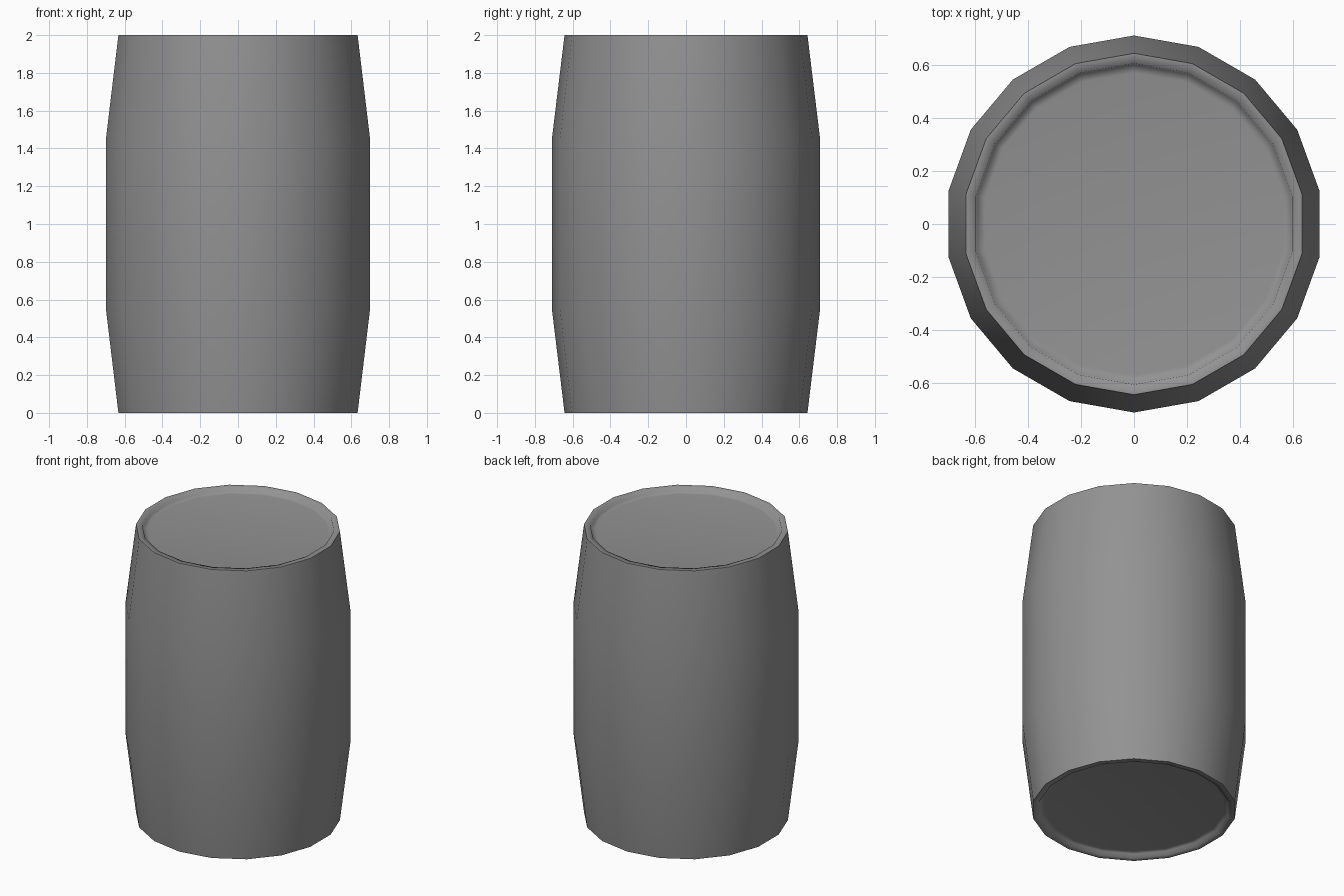
import bpy, bmesh
from math import sin, cos, pi, radians

if "Cube" in bpy.data.objects:
    bpy.data.objects.remove(bpy.data.objects["Cube"])

SIDES = 18
# Radius and height, from the centre-side of the bottom head to the rim and belly
half = [(0.57, 0.03), (0.6, 0.025), (0.605, 0.0), (0.643, 0.0), (0.71, 0.55)]
profile = half + [(r, 2.0 - z) for r, z in reversed(half)]

bm = bmesh.new()
rings = [[bm.verts.new((r * sin(2 * pi * i / SIDES), -r * cos(2 * pi * i / SIDES), z))
          for i in range(SIDES)] for r, z in profile]

# Rims, recess walls and bulged staves
for a, b in zip(rings, rings[1:]):
    for i in range(SIDES):
        j = (i + 1) % SIDES
        bm.faces.new((a[i], a[j], b[j], b[i]))

# Recessed heads
bm.faces.new(rings[0][::-1])
bm.faces.new(rings[-1])
bmesh.ops.recalc_face_normals(bm, faces=bm.faces)

mesh = bpy.data.meshes.new("barrel")
bm.to_mesh(mesh)
bm.free()
barrel = bpy.data.objects.new("barrel", mesh)
bpy.context.collection.objects.link(barrel)

# Dark grey surface
grey = bpy.data.materials.new("dark_grey")
grey.diffuse_color = (0.29, 0.29, 0.29, 1.0)
grey.use_nodes = True
grey.node_tree.nodes["Principled BSDF"].inputs["Base Color"].default_value = grey.diffuse_color
mesh.materials.append(grey)

# Smooth staves with a crisp outer rim
bpy.context.view_layer.objects.active = barrel
barrel.select_set(True)
bpy.ops.object.shade_smooth_by_angle(angle=radians(80))
